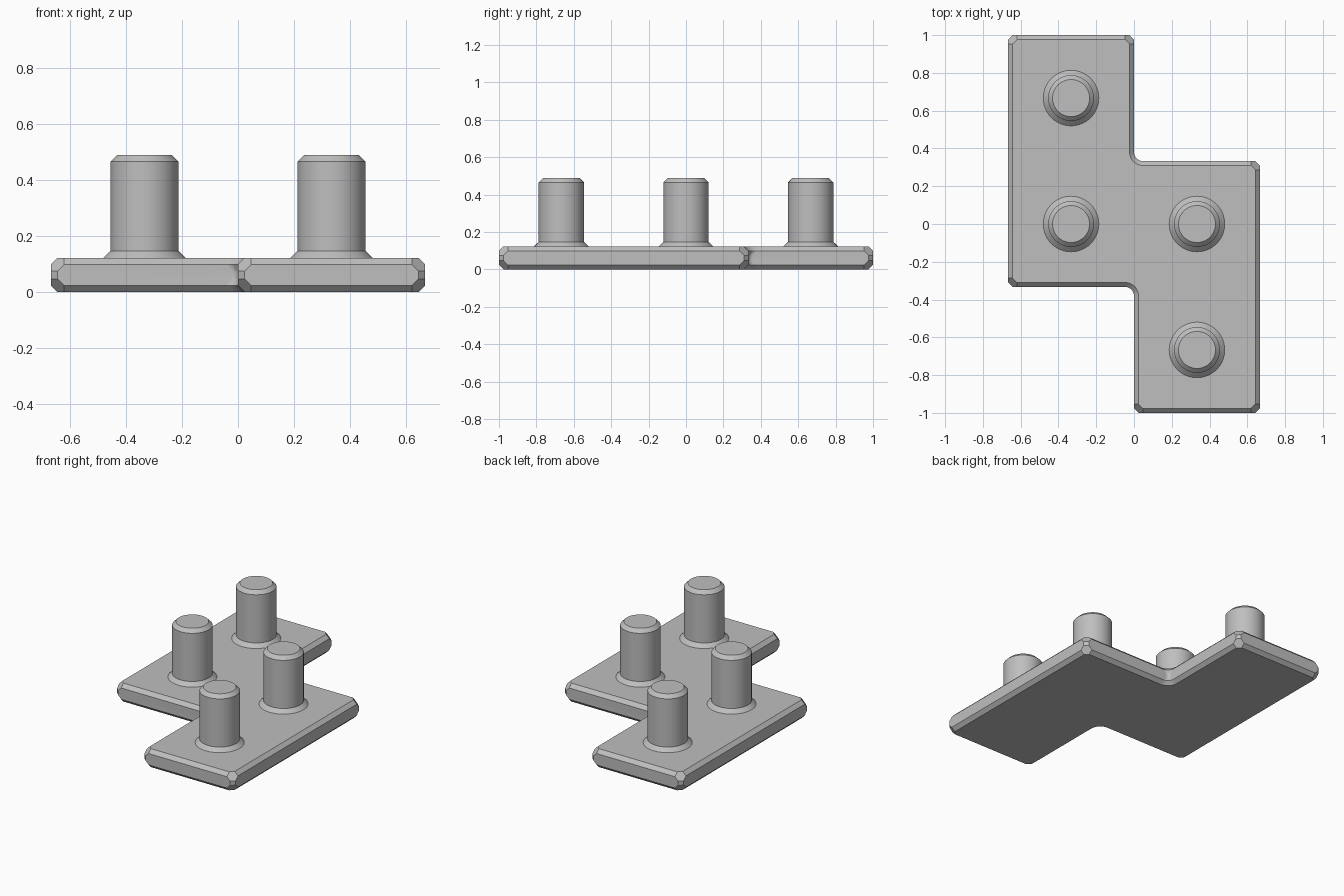
import bpy, bmesh, math
from mathutils import Vector

if "Cube" in bpy.data.objects:
    bpy.data.objects.remove(bpy.data.objects["Cube"])

C = 0.0235       # chamfer size
H = 0.122        # plate thickness
A, W = 1 / 3, 2 / 3

grey = bpy.data.materials.new("plain_grey")
grey.diffuse_color = (0.52, 0.52, 0.52, 1)
grey.use_nodes = True
grey.node_tree.nodes["Principled BSDF"].inputs["Base Color"].default_value = grey.diffuse_color


def finish(name, bm):
    bmesh.ops.recalc_face_normals(bm, faces=bm.faces)
    mesh = bpy.data.meshes.new(name)
    bm.to_mesh(mesh)
    bm.free()
    mesh.materials.append(grey)
    obj = bpy.data.objects.new(name, mesh)
    bpy.context.collection.objects.link(obj)
    bpy.ops.object.select_all(action='DESELECT')
    obj.select_set(True)
    bpy.context.view_layer.objects.active = obj
    bpy.ops.object.shade_smooth_by_angle(angle=math.radians(20))
    return obj


def bridge(bm, rings):
    for lo, hi in zip(rings, rings[1:]):
        n = len(lo)
        for i in range(n):
            j = (i + 1) % n
            bm.faces.new((lo[i], lo[j], hi[j], hi[i]))
    bm.faces.new(rings[0][::-1])
    bm.faces.new(rings[-1])


# Zigzag plate outline, counter-clockwise
outline = [Vector(p) for p in ((-W, -A), (0, -A), (0, -1), (W, -1),
                               (W, A), (0, A), (0, 1), (-W, 1))]


def plate_ring(level):
    """Outline at 0, 1 or 2 chamfers from the nearest flat face."""
    a, b = ((2, 1), (2, 0), (1, 0))[level]     # clipped outer corners
    k, r = ((2, 3), (2, 2), (1, 1))[level]     # rounded inner corners
    pts = []
    for i, p in enumerate(outline):
        u = (outline[i - 1] - p).normalized()
        v = (outline[(i + 1) % len(outline)] - p).normalized()
        if u.x * v.y - u.y * v.x < 0:          # outer corner
            pts += [p + C * (a * u + b * v), p + C * (b * u + a * v)]
        else:                                  # inner corner
            centre = p + C * k * (u + v)
            for s in range(13):
                t = s / 12 * math.pi / 2
                pts.append(centre - C * r * (math.cos(t) * v + math.sin(t) * u))
    return pts


# Base plate: stacked outlines joined into one chamfered slab
bm = bmesh.new()
rings = []
for level, z in ((0, 0), (1, C), (2, 2 * C), (2, H - 2 * C), (1, H - C), (0, H)):
    rings.append([bm.verts.new((p.x, p.y, z)) for p in plate_ring(level)])
bridge(bm, rings)
finish("base_plate", bm)

# Pegs: flared foot, straight shaft, chamfered tip
PEG = ((0.147, H - 0.002), (0.147, H), (0.121, 0.147), (0.121, 0.465), (0.098, 0.488))
SEG = 64
for n, (x, y) in enumerate(((-A, W), (-A, 0), (A, 0), (A, -W))):
    bm = bmesh.new()
    rings = [[bm.verts.new((x + r * math.cos(2 * math.pi * s / SEG),
                            y + r * math.sin(2 * math.pi * s / SEG), z))
              for s in range(SEG)] for r, z in PEG]
    bridge(bm, rings)
    finish(f"peg_{n + 1}", bm)
